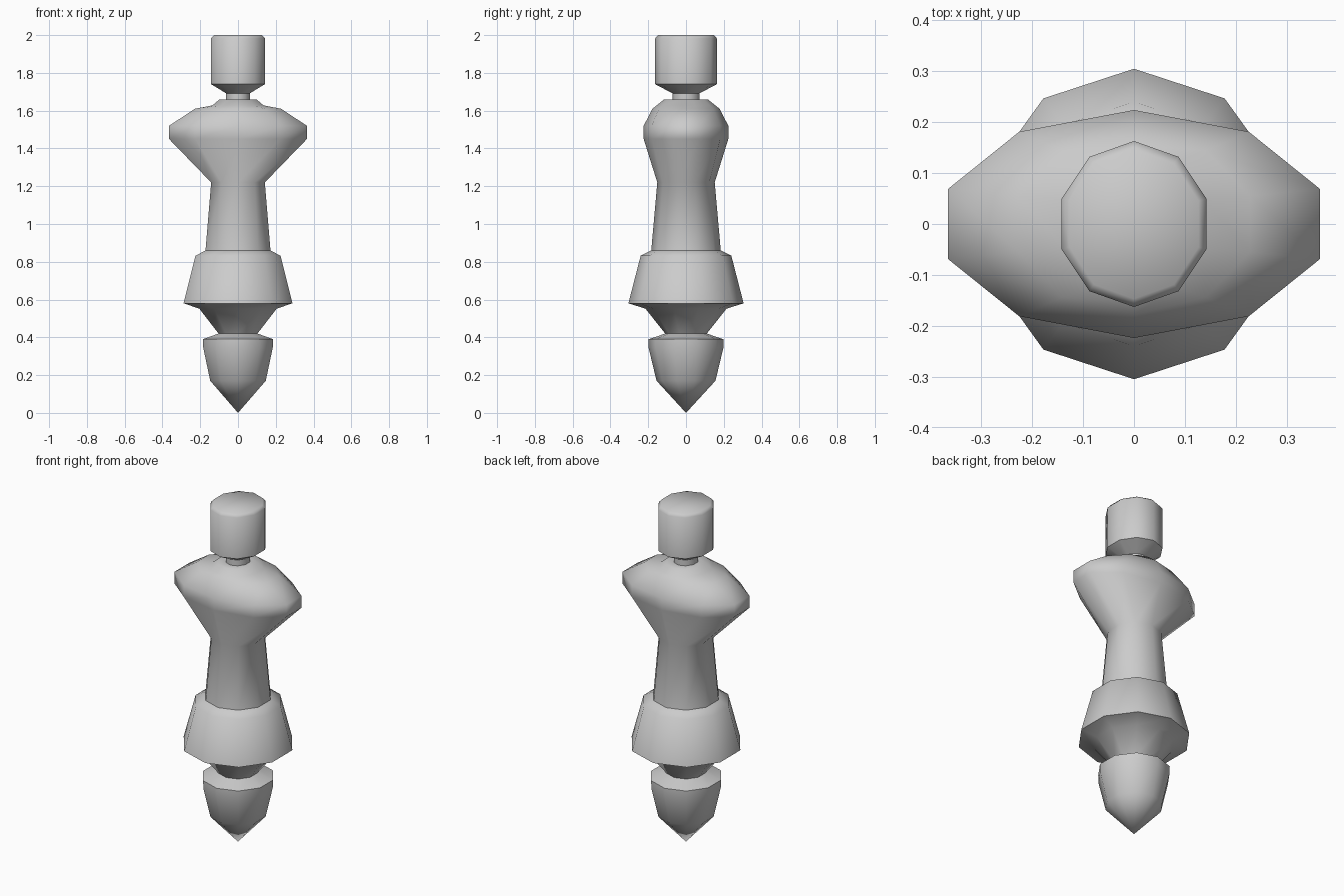
import bpy, bmesh, math

if "Cube" in bpy.data.objects:
    bpy.data.objects.remove(bpy.data.objects["Cube"])

SIDES = 10
FLAT = math.cos(math.radians(18))  # x half-width of a decagon with a corner on the y axis


def loft(name, rings, cap_start=False, cap_end=False):
    """Decagonal loft; each ring is (z, half width in x, half depth in y)."""
    bm = bmesh.new()
    loops = []
    for z, w, d in rings:
        if w == 0:
            loops.append([bm.verts.new((0, 0, z))] * SIDES)
            continue
        loop = []
        for i in range(SIDES):
            a = 2 * math.pi * i / SIDES
            loop.append(bm.verts.new((w / FLAT * math.sin(a), d * math.cos(a), z)))
        loops.append(loop)
    for a, b in zip(loops, loops[1:]):
        for i in range(SIDES):
            j = (i + 1) % SIDES
            bm.faces.new(list(dict.fromkeys((a[i], a[j], b[j], b[i]))))
    if cap_start:
        bm.faces.new(loops[0])
    if cap_end:
        bm.faces.new(loops[-1])
    bmesh.ops.recalc_face_normals(bm, faces=bm.faces[:])
    # make sure side faces point outwards
    f = max(bm.faces, key=lambda f: f.calc_center_median().xy.length)
    if f.normal.xy.dot(f.calc_center_median().xy) < 0:
        bmesh.ops.reverse_faces(bm, faces=bm.faces[:])
    mesh = bpy.data.meshes.new(name)
    bm.to_mesh(mesh)
    bm.free()
    ob = bpy.data.objects.new(name, mesh)
    bpy.context.collection.objects.link(ob)
    bpy.ops.object.select_all(action='DESELECT')
    ob.select_set(True)
    bpy.context.view_layer.objects.active = ob
    bpy.ops.object.shade_smooth_by_angle(angle=math.radians(58))
    return ob


# Head block with a bevelled top
loft("head", [(2.0, .127, .147), (1.983, .142, .163), (1.74, .142, .163),
              (1.692, .063, .072)], cap_start=True)

# Short neck
loft("neck", [(1.692, .063, .072), (1.655, .063, .072)])

# Collar, wide shoulders and waist
loft("torso", [(1.658, .06, .068), (1.658, .10, .118), (1.628, .135, .155), (1.61, .228, .178),
               (1.52, .365, .224), (1.45, .365, .224), (1.22, .142, .152),
               (.86, .172, .184)])

# Flared skirt with its tapering underside
loft("skirt", [(.86, .172, .184), (.832, .225, .24), (.58, .288, .305),
               (.552, .205, .215), (.42, .103, .11)])

# Pointed foot
loft("foot", [(.42, .103, .11), (.39, .186, .198), (.345, .184, .198),
              (.17, .147, .156), (0, 0, 0)])
